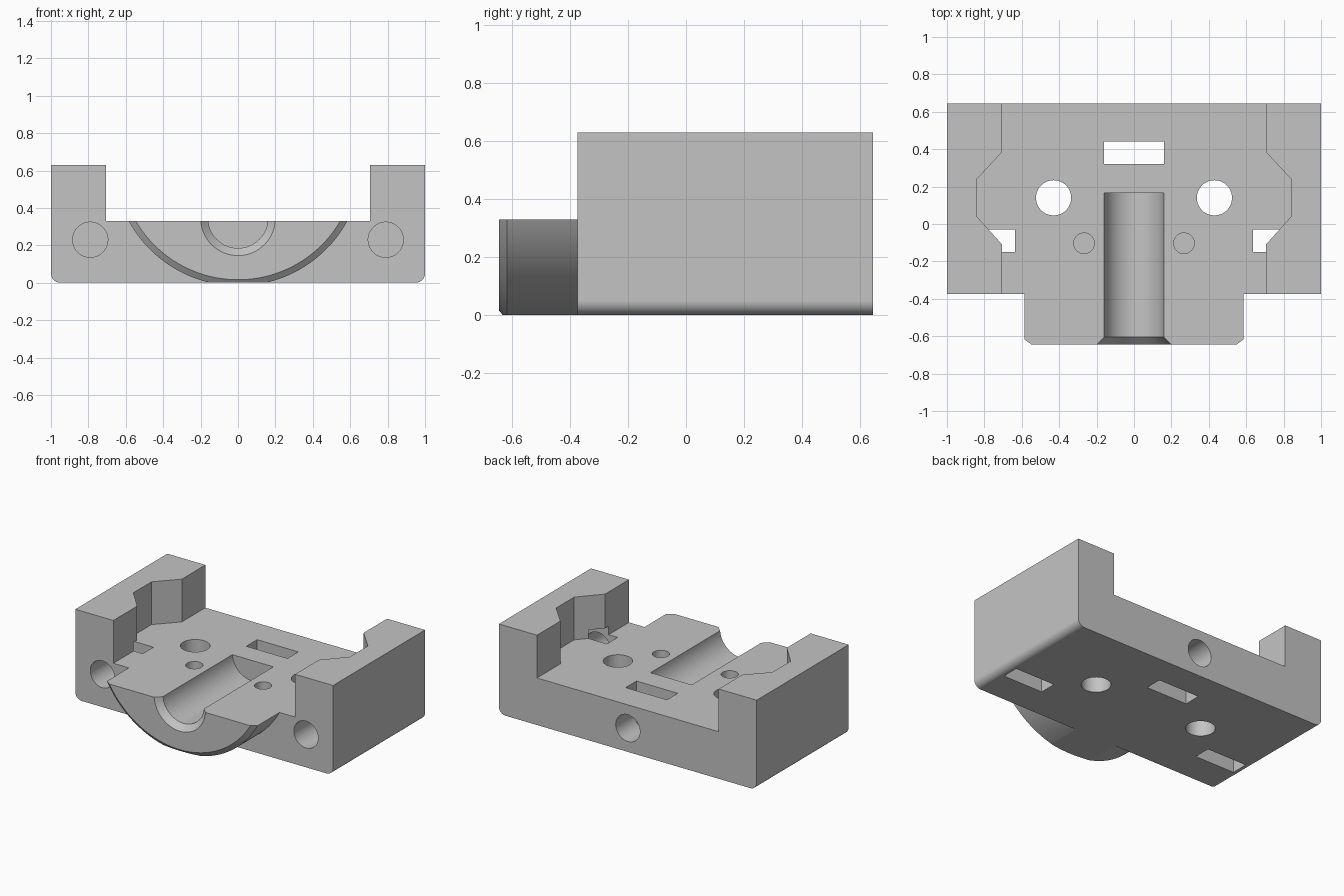
import bpy
import bmesh
from math import sin, cos, pi, radians
from mathutils import Vector

cube = bpy.data.objects.get("Cube")
if cube:
    bpy.data.objects.remove(cube, do_unlink=True)

grey = bpy.data.materials.new("plain grey")
grey.use_nodes = True
colour = (0.55, 0.55, 0.55, 1)
grey.diffuse_color = colour
grey.node_tree.nodes["Principled BSDF"].inputs["Base Color"].default_value = colour


def loft(name, rings):
    """Solid skinned over a list of equally long point rings."""
    bm = bmesh.new()
    loops = [[bm.verts.new(p) for p in ring] for ring in rings]
    n = len(loops[0])
    for a, b in zip(loops, loops[1:]):
        for i in range(n):
            j = (i + 1) % n
            bm.faces.new((a[i], a[j], b[j], b[i]))
    bm.faces.new(loops[0])
    bm.faces.new(loops[-1])
    bmesh.ops.recalc_face_normals(bm, faces=bm.faces)
    mesh = bpy.data.meshes.new(name)
    bm.to_mesh(mesh)
    bm.free()
    mesh.materials.append(grey)
    obj = bpy.data.objects.new(name, mesh)
    bpy.context.collection.objects.link(obj)
    return obj


def prism_z(name, outline, low, high):
    return loft(name, [[(x, y, z) for x, y in outline] for z in (low, high)])


def box(name, x0, x1, y0, y1, z0, z1):
    return prism_z(name, [(x0, y0), (x1, y0), (x1, y1), (x0, y1)], z0, z1)


def lathe_y(name, x, z, profile, sides=64):
    """Turned solid along y; profile lists (y, radius)."""
    angles = [2 * pi * i / sides for i in range(sides)]
    return loft(name, [[(x + r * cos(a), y, z + r * sin(a)) for a in angles]
                       for y, r in profile])


def hole_z(name, x, y, r, low, high):
    angles = [2 * pi * i / 64 for i in range(64)]
    return prism_z(name, [(x + r * cos(a), y + r * sin(a)) for a in angles], low, high)


def combine(target, tool, operation="DIFFERENCE"):
    mod = target.modifiers.new(operation.title(), "BOOLEAN")
    mod.operation = operation
    mod.solver = "EXACT"
    mod.object = tool
    bpy.context.view_layer.objects.active = target
    bpy.ops.object.modifier_apply(modifier=mod.name)
    bpy.data.objects.remove(tool, do_unlink=True)


FLOOR, FRONT, BACK, NOSE = 0.33, -0.375, 0.645, -0.645

# Main block with rounded lower side edges
radius = 0.05
quarter = [pi / 2 * i / 10 for i in range(11)]
right_side = [(1 - radius + radius * sin(a), radius - radius * cos(a)) for a in quarter]
right_side.append((1, 0.63))
outline = right_side + [(-x, z) for x, z in reversed(right_side)]
block = loft("carriage_block", [[(x, y, z) for x, z in outline] for y in (FRONT, BACK)])

# Round front nose with chamfered rim, flattened underneath
nose = lathe_y("front_nose", 0, 0.649,
               [(NOSE, 0.633), (NOSE + 0.027, 0.666), (-0.2, 0.666)], 180)
combine(nose, box("nose_base_cutter", -1, 1, -1, 1, -0.5, 0))
combine(block, nose, "UNION")

# Stepped pocket between the side walls
edge = [(0.705, -0.9), (0.705, -0.11), (0.84, 0.04), (0.84, 0.24), (0.705, 0.385), (0.705, 0.9)]
pocket = edge + [(-x, y) for x, y in reversed(edge)]
combine(block, prism_z("pocket_cutter", pocket, FLOOR, 2))

# Central half-round channel with a flared mouth
combine(block, lathe_y("channel_cutter", 0, 0.345,
                       [(NOSE - 0.02, 0.22), (NOSE + 0.04, 0.16), (0.165, 0.16)]))

# Rear nut slot and bolt hole
combine(block, box("rear_slot_cutter", -0.16, 0.16, 0.32, 0.44, -0.1, 0.5))
combine(block, lathe_y("rear_bolt_cutter", 0, 0.167, [(0.38, 0.094), (0.8, 0.094)]))

# Mirrored slots, bolt holes and floor holes
for s in (-1, 1):
    x0, x1 = sorted((s * 0.635, s * 0.945))
    combine(block, box("side_slot_cutter", x0, x1, -0.15, -0.03, -0.1, 0.39))
    combine(block, lathe_y("front_bolt_cutter", s * 0.79, 0.23,
                           [(-0.5, 0.094), (-0.09, 0.094)]))
    combine(block, hole_z("large_hole_cutter", s * 0.43, 0.14, 0.094, -0.1, 0.5))
    combine(block, hole_z("small_hole_cutter", s * 0.267, -0.103, 0.055, 0.13, 0.5))

# Smooth curved walls, crisp edges
bpy.ops.object.select_all(action="DESELECT")
block.select_set(True)
bpy.context.view_layer.objects.active = block
bpy.ops.object.shade_smooth_by_angle(angle=radians(25))
weighted = block.modifiers.new("Flat face normals", "WEIGHTED_NORMAL")
weighted.keep_sharp = True
